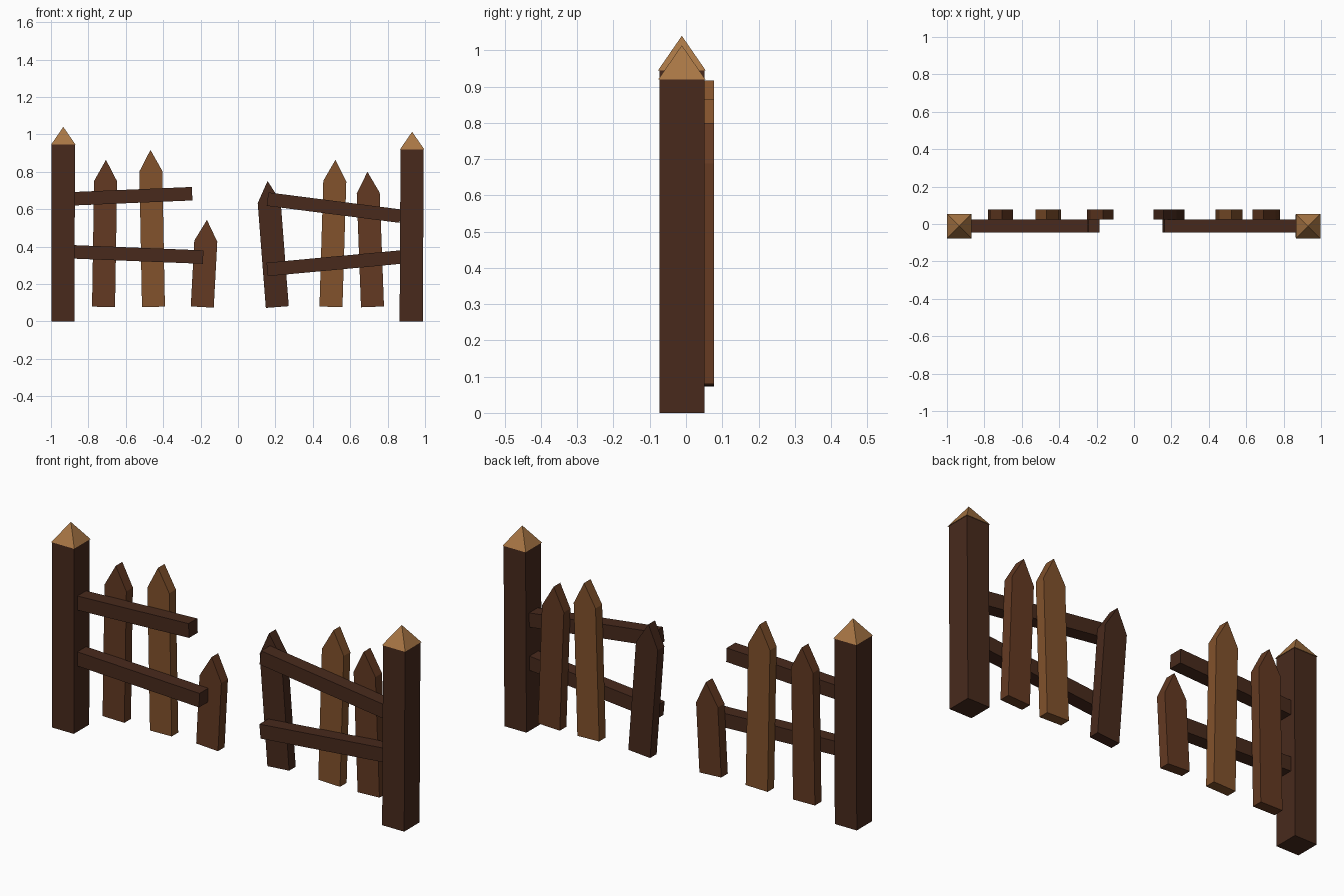
import bpy, bmesh
from mathutils import Vector

if "Cube" in bpy.data.objects:
    bpy.data.objects.remove(bpy.data.objects["Cube"])


def material(name, rgb):
    m = bpy.data.materials.new(name)
    m.diffuse_color = (*rgb, 1)
    m.use_nodes = True
    m.node_tree.nodes["Principled BSDF"].inputs["Base Color"].default_value = m.diffuse_color
    return m


DARK = material("dark_wood", (0.065, 0.023, 0.012))
MID = material("mid_wood", (0.127, 0.042, 0.016))
LIGHT = material("light_wood", (0.223, 0.084, 0.025))
CAP = material("cap_wood", (0.392, 0.181, 0.058))


def finish(name, bm, mat):
    bmesh.ops.recalc_face_normals(bm, faces=bm.faces)
    me = bpy.data.meshes.new(name)
    bm.to_mesh(me)
    bm.free()
    me.materials.append(mat)
    ob = bpy.data.objects.new(name, me)
    bpy.context.collection.objects.link(ob)


def plank(name, a, b, width, y0, y1, mat, tip=0.0):
    """Board from a to b in the xz plane, extruded from y0 to y1, with an optional pointed end."""
    a, b = Vector(a), Vector(b)
    u = (b - a).normalized()
    side = Vector((u.y, -u.x)) * width / 2
    s = b - u * tip
    pts = [a - side, a + side, s + side] + ([b] if tip else []) + [s - side]
    bm = bmesh.new()
    face = bm.faces.new([bm.verts.new((p.x, y0, p.y)) for p in pts])
    ext = bmesh.ops.extrude_face_region(bm, geom=[face])["geom"]
    bmesh.ops.translate(bm, vec=(0, y1 - y0, 0),
                        verts=[v for v in ext if isinstance(v, bmesh.types.BMVert)])
    finish(name, bm, mat)


def post(name, x0, x1, height):
    """Slightly leaning square post with a pyramid cap."""
    yc, h, c = -0.0115, 0.062, 0.0655
    bm = bmesh.new()
    bmesh.ops.create_cube(bm, size=1)
    for v in bm.verts:
        top = v.co.z > 0
        v.co = ((x1 if top else x0) + v.co.x * 2 * h,
                yc + v.co.y * 2 * h, height if top else 0)
    finish(name, bm, DARK)

    bm = bmesh.new()
    base = [bm.verts.new((x1 + sx * c, yc + sy * c, height))
            for sx, sy in ((-1, -1), (1, -1), (1, 1), (-1, 1))]
    apex = bm.verts.new((x1, yc, height + 0.095))
    bm.faces.new(base)
    for i in range(4):
        bm.faces.new((base[i], base[(i + 1) % 4], apex))
    finish(name + "_cap", bm, CAP)


# Posts with caps
post("left_post", -0.936, -0.934, 0.945)
post("right_post", 0.926, 0.931, 0.919)

# Rails, broken off towards the middle gap
for name, a, b in (
    ("left_upper_rail", (-0.88, 0.656), (-0.245, 0.683)),
    ("left_lower_rail", (-0.88, 0.372), (-0.186, 0.344)),
    ("right_upper_rail", (0.158, 0.654), (0.868, 0.563)),
    ("right_lower_rail", (0.156, 0.278), (0.868, 0.344)),
):
    plank(name, a, b, 0.072, -0.046, 0.024, DARK)

# Pointed pickets behind the rails: base centre, apex
for i, (a, b, mat) in enumerate((
    ((-0.719, 0.078), (-0.706, 0.864), MID),
    ((-0.452, 0.078), (-0.468, 0.917), LIGHT),
    ((-0.191, 0.077), (-0.166, 0.543), MID),
    ((0.210, 0.077), (0.158, 0.751), DARK),
    ((0.497, 0.078), (0.521, 0.864), LIGHT),
    ((0.719, 0.078), (0.692, 0.800), MID),
), 1):
    plank(f"picket_{i}", a, b, 0.123, 0.024, 0.077, mat, tip=0.114)
